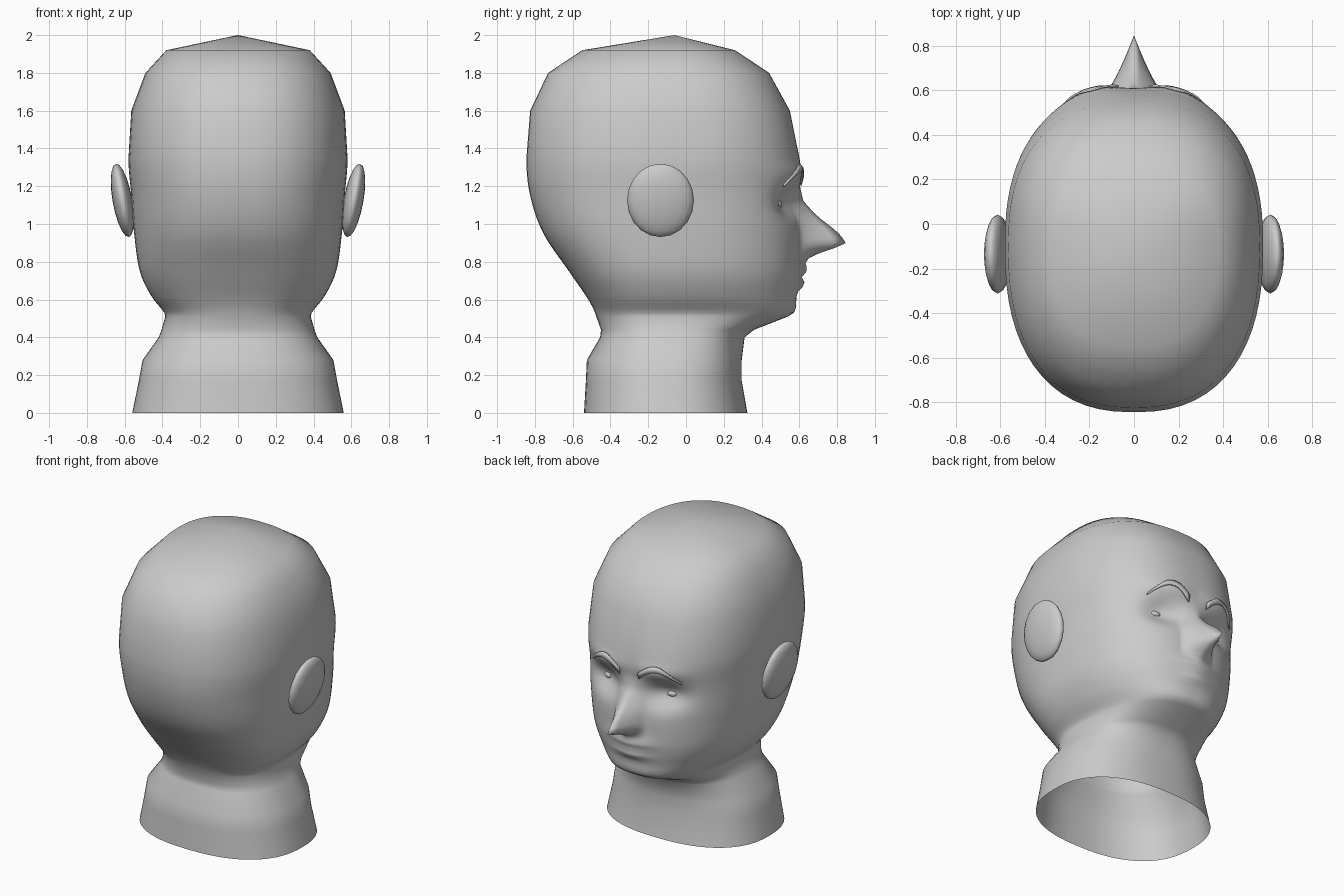
import bpy, bmesh
from math import sin, cos, pi, exp, radians
from mathutils import Vector, Matrix
from mathutils.bvhtree import BVHTree

if "Cube" in bpy.data.objects:
    bpy.data.objects.remove(bpy.data.objects["Cube"])

clay = bpy.data.materials.new("clay_grey")
clay.use_nodes = True
clay.diffuse_color = (0.6, 0.6, 0.6, 1)
clay.node_tree.nodes["Principled BSDF"].inputs["Base Color"].default_value = (0.6, 0.6, 0.6, 1)


def finish(bm, name):
    """Turn a bmesh into a smooth shaded object."""
    mesh = bpy.data.meshes.new(name)
    bm.to_mesh(mesh)
    bm.free()
    mesh.materials.append(clay)
    obj = bpy.data.objects.new(name, mesh)
    bpy.context.collection.objects.link(obj)
    for p in mesh.polygons:
        p.use_smooth = True
    return obj


# Head and neck sections: height, half width, back depth, front depth
SECTIONS = [
    (0, .56, .54, .325), (.17, .525, .53, .295), (.28, .505, .525, .295),
    (.40, .42, .455, .31), (.44, .405, .45, .36), (.51, .385, .475, .54),
    (.55, .405, .49, .58), (.62, .46, .53, .585), (.75, .52, .62, .605),
    (.95, .55, .755, .61), (1.15, .565, .825, .605), (1.35, .58, .845, .60),
    (1.6, .565, .825, .55), (1.8, .49, .73, .44), (1.92, .38, .55, .26)]
CENTRE = -.1
AROUND = 96
# Nose ridge: height, projection
NOSE = [(.79, 0), (.83, .05), (.87, .17), (.90, .24), (.96, .19), (1.04, .09), (1.12, .02), (1.2, 0)]


def catmull(a, b, c, d, t):
    return tuple(.5 * (2 * q + (r - p) * t + (2 * p - 5 * q + 4 * r - s) * t * t
                       + (3 * q - p - 3 * r + s) * t ** 3) for p, q, r, s in zip(a, b, c, d))


def dense_sections():
    """Add extra rings only where the face needs them."""
    out = []
    for i, row in enumerate(SECTIONS):
        out.append(row)
        if .5 < row[0] < 1.3:
            steps = max(2, round((SECTIONS[i + 1][0] - row[0]) / .025))
            out += [catmull(*SECTIONS[i - 1:i + 3], k / steps) for k in range(1, steps)]
    return out


def ridge(z):
    for (z0, d0), (z1, d1) in zip(NOSE, NOSE[1:]):
        if z0 <= z <= z1:
            return d0 + (d1 - d0) * (z - z0) / (z1 - z0)
    return 0


def bump(x, z, cx, cz, rx, rz):
    return exp(-((x - cx) / rx) ** 2 - ((z - cz) / rz) ** 2)


def face_relief(x, z):
    x = abs(x)
    d = ridge(z) * max(0, 1 - x / .12) ** 1.3
    d -= .075 * bump(x, z, .22, 1.11, .13, .085)      # eye sockets
    d += .02 * bump(x, z, .2, 1.27, .16, .05)         # brow bone
    d += .035 * bump(x, z, 0, .76, .13, .045)         # upper lip
    d += .03 * bump(x, z, 0, .68, .11, .03)           # lower lip
    d -= .012 * bump(x, z, .05, .715, .12, .012)      # mouth line
    return d


# Head: lofted squarish ovals with the face pushed out of the front
bm = bmesh.new()
rings = []
for z, w, back, front in dense_sections():
    ring = []
    power = 2 / 2.4
    for k in range(AROUND):
        t = 2 * pi * k / AROUND
        a = t - .6 * sin(t)
        s, c = sin(a), cos(a)
        x = w * abs(s) ** power * (1 if s > 0 else -1)
        depth = front - CENTRE if c > 0 else back + CENTRE
        y = CENTRE + depth * abs(c) ** power * (1 if c > 0 else -1)
        if c > 0:
            y += face_relief(x, z) * min(1, c * 2)
        ring.append(bm.verts.new((x, y, z)))
    rings.append(ring)
for lo, hi in zip(rings, rings[1:]):
    for k in range(AROUND):
        n = (k + 1) % AROUND
        bm.faces.new((lo[n], lo[k], hi[k], hi[n]))
crown = bm.verts.new((0, -.06, 2))
for k in range(AROUND):
    bm.faces.new((rings[-1][(k + 1) % AROUND], rings[-1][k], crown))
bmesh.ops.recalc_face_normals(bm, faces=bm.faces)
surface = BVHTree.FromBMesh(bm)
finish(bm, "head")


def on_face(x, z, lift):
    hit = surface.ray_cast(Vector((x, 2, z)), Vector((0, -1, 0)))[0]
    return Vector((x, hit.y + lift, z))


def ellipsoid(name, radii, place, segments, ring_count):
    bm = bmesh.new()
    bmesh.ops.create_uvsphere(bm, u_segments=segments, v_segments=ring_count, radius=1)
    bm.transform(place @ Matrix.Diagonal((*radii, 1)))
    return finish(bm, name)


for side, label in ((1, "left"), (-1, "right")):
    # Ear: tilted flat lens
    tilt = Matrix.Rotation(radians(10 * side), 4, 'Y')
    ellipsoid(label + "_ear", (.052, .177, .197),
              Matrix.Translation((side * .612, -.135, 1.125)) @ tilt, 20, 10)

    # Eye: small oval resting in the socket
    eye = on_face(side * .24, 1.105, -.012)
    turn = Matrix.Rotation(radians(-20 * side), 4, 'Z')
    ellipsoid(label + "_eye", (.038, .024, .022), Matrix.Translation(eye) @ turn, 16, 10)

    # Eyebrow: thin arched strip, tapering outwards
    bm = bmesh.new()
    pairs = []
    for i in range(13):
        t = i / 12
        x = side * (.07 + .26 * t)
        z = 1.225 - .02 * t + .08 * sin(pi * t)
        h = .022 * (1 - .7 * t * t)
        pairs.append([bm.verts.new(on_face(x, z + e, .009)) for e in (-h, h)])
    for (a, b), (c, d) in zip(pairs, pairs[1:]):
        bm.faces.new((a, b, d, c) if side > 0 else (a, c, d, b))
    strip = bm.faces[:]
    bmesh.ops.recalc_face_normals(bm, faces=strip)
    brow = finish(bm, label + "_eyebrow")
    solid = brow.modifiers.new("thickness", 'SOLIDIFY')
    solid.thickness = .009
    solid.offset = 0
